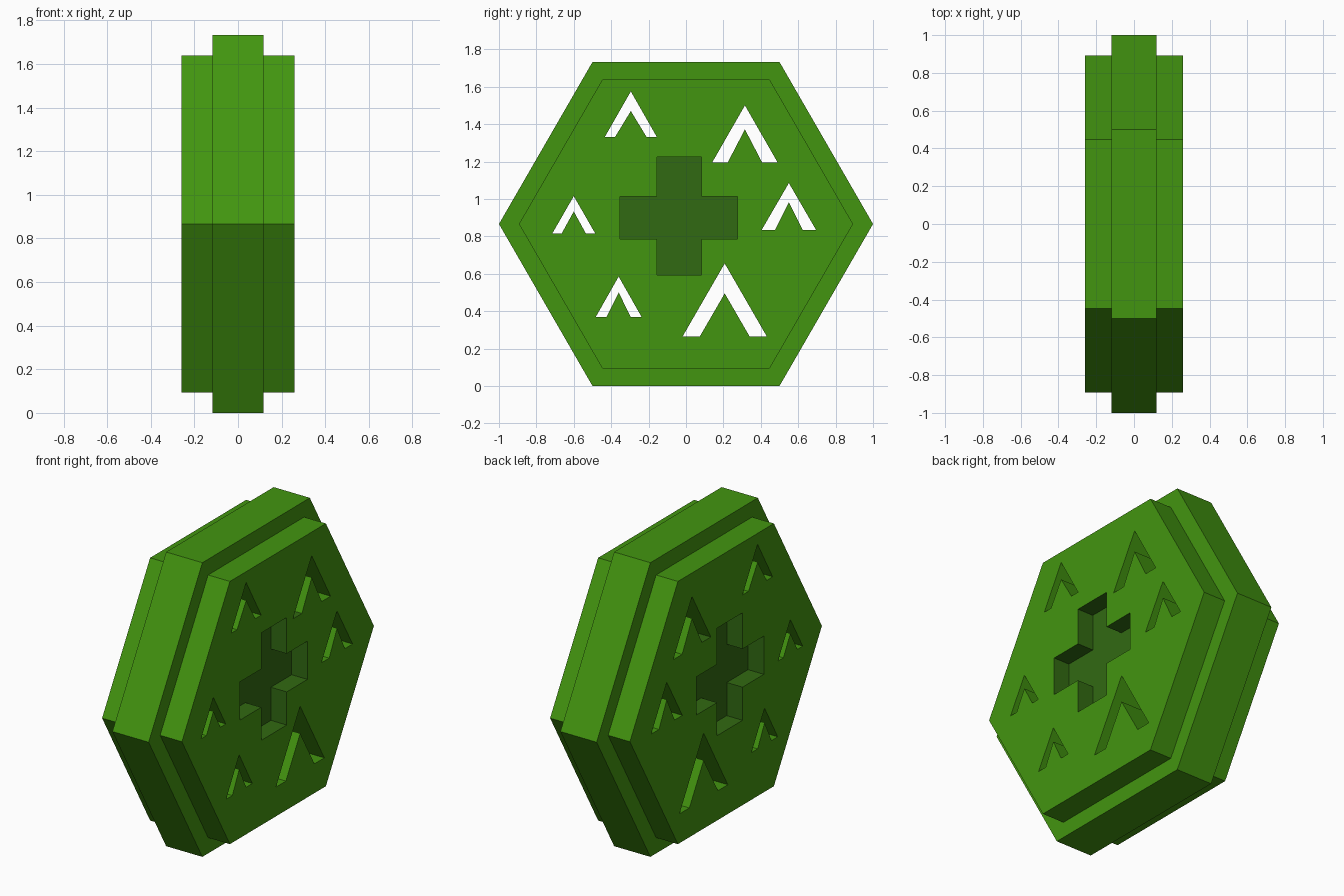
import bpy, bmesh, math

if "Cube" in bpy.data.objects:
    bpy.data.objects.remove(bpy.data.objects["Cube"])

ZC = math.sqrt(3) / 2          # centre height of the hexagon
HALF = 0.26                    # half thickness


def mat(name, rgb):
    m = bpy.data.materials.new(name)
    m.diffuse_color = (*rgb, 1)
    m.use_nodes = True
    m.node_tree.nodes["Principled BSDF"].inputs["Base Color"].default_value = m.diffuse_color
    return m


green = mat("leaf_green", (0.055, 0.30, 0.005))
dark = mat("dark_green", (0.031, 0.143, 0.006))


def loft(name, rings):
    """Closed solid from rings of points, capped at both ends."""
    bm = bmesh.new()
    loops = [[bm.verts.new(p) for p in ring] for ring in rings]
    n = len(loops[0])
    for a, b in zip(loops, loops[1:]):
        for i in range(n):
            j = (i + 1) % n
            bm.faces.new((a[i], a[j], b[j], b[i]))
    bm.faces.new(loops[0][::-1])
    bm.faces.new(loops[-1])
    bmesh.ops.recalc_face_normals(bm, faces=bm.faces)
    me = bpy.data.meshes.new(name)
    bm.to_mesh(me)
    bm.free()
    ob = bpy.data.objects.new(name, me)
    bpy.context.collection.objects.link(ob)
    return ob


def extrude(name, pts, x0, x1):
    return loft(name, [[(x, y, z) for y, z in pts] for x in (x0, x1)])


def hexagon(x, r):
    return [(x, r * math.cos(k * math.pi / 3), ZC + r * math.sin(k * math.pi / 3))
            for k in range(6)]


# Stepped hexagonal body: wide core with a smaller plate on each side
body = loft("hexagon_body", [hexagon(x, r) for x, r in (
    (-HALF, 0.893), (-0.118, 0.893), (-0.118, 1), (0.118, 1), (0.118, 0.893), (HALF, 0.893))])
body.data.materials.append(green)
body.data.materials.append(dark)

cutters = []

# Chevron holes: centre y, apex z, inner apex z, base z, half width, foot width
for i, (y, top, inner, base, w, f) in enumerate((
        (-0.295, 1.575, 1.47, 1.33, 0.14, 0.055),
        (0.315, 1.50, 1.372, 1.195, 0.175, 0.083),
        (0.55, 1.085, 0.983, 0.835, 0.145, 0.072),
        (-0.60, 1.015, 0.933, 0.815, 0.115, 0.05),
        (-0.36, 0.585, 0.50, 0.37, 0.122, 0.058),
        (0.207, 0.655, 0.495, 0.265, 0.225, 0.092))):
    pts = [(y, top), (y - w, base), (y - w + f, base), (y, inner),
           (y + w - f, base), (y + w, base)]
    cutters.append(extrude("chevron_cutter_%d" % i, pts, -0.5, 0.5))

# Cross recess on both sides
Y = (-0.353, -0.155, 0.082, 0.275)
Z = (0.592, 0.787, 1.012, 1.225)
cross = [(Y[1], Z[0]), (Y[2], Z[0]), (Y[2], Z[1]), (Y[3], Z[1]), (Y[3], Z[2]), (Y[2], Z[2]),
         (Y[2], Z[3]), (Y[1], Z[3]), (Y[1], Z[2]), (Y[0], Z[2]), (Y[0], Z[1]), (Y[1], Z[1])]
for s in (-1, 1):
    cutters.append(extrude("cross_cutter", cross, s * 0.157, s * 0.5))

# Cut everything out of the body
bpy.context.view_layer.objects.active = body
for c in cutters:
    c.hide_render = True
    m = body.modifiers.new("cut", 'BOOLEAN')
    m.operation = 'DIFFERENCE'
    m.solver = 'EXACT'
    m.object = c
    bpy.ops.object.modifier_apply(modifier=m.name)
    bpy.data.objects.remove(c)

# Recess floors and walls are dark
e = 0.002
for p in body.data.polygons:
    p.use_smooth = False
    vs = [body.data.vertices[i].co for i in p.vertices]
    inside = all(Y[0] - e < v.y < Y[3] + e and Z[0] - e < v.z < Z[3] + e for v in vs)
    in_recess = inside and abs(p.center.x) < HALF - e and all(abs(v.x) > 0.15 for v in vs)
    p.material_index = 1 if in_recess else 0
